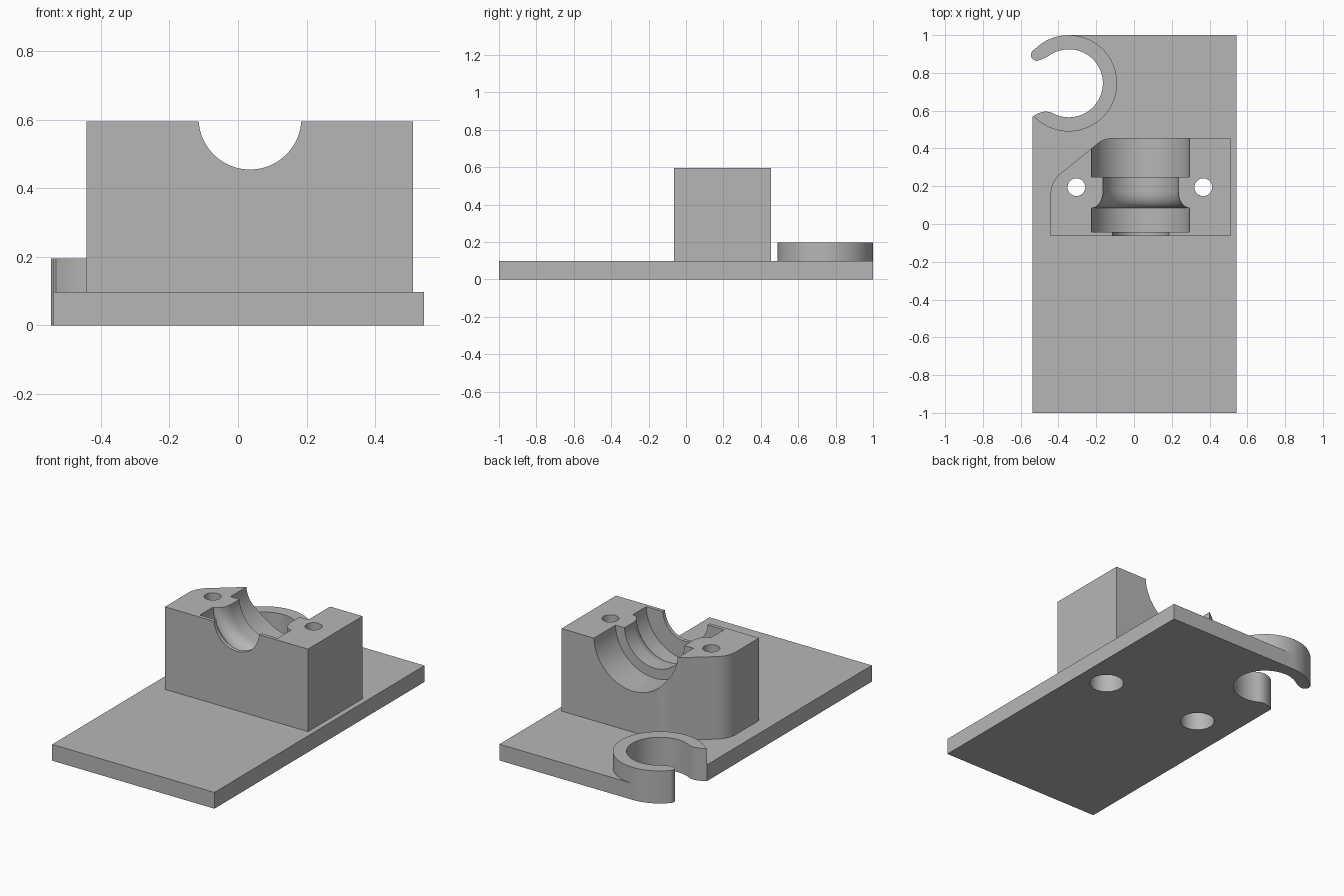
import bpy, bmesh
from math import sin, cos, pi, radians, sqrt
from mathutils import Vector

if "Cube" in bpy.data.objects:
    bpy.data.objects.remove(bpy.data.objects["Cube"], do_unlink=True)

PLATE_TOP, HOOK_TOP, BLOCK_TOP = 0.098, 0.196, 0.595

grey = bpy.data.materials.new("plain grey")
grey.use_nodes = True
grey.diffuse_color = (0.47, 0.47, 0.47, 1)
grey.node_tree.nodes["Principled BSDF"].inputs["Base Color"].default_value = grey.diffuse_color


def arc(cx, cy, r, start, end, steps):
    """Points along a circular arc, angles in degrees."""
    angles = [radians(start + (end - start) * i / steps) for i in range(steps + 1)]
    return [(cx + r * cos(a), cy + r * sin(a)) for a in angles]


def fillet(before, corner, after, length, steps=10):
    """Rounded corner between two straight edges."""
    b, c, a = Vector(before), Vector(corner), Vector(after)
    p, q = c + (b - c).normalized() * length, c + (a - c).normalized() * length
    ts = [i / steps for i in range(steps + 1)]
    return [tuple(p * (1 - t) ** 2 + c * 2 * t * (1 - t) + q * t * t) for t in ts]


def finish(name, bm):
    bmesh.ops.recalc_face_normals(bm, faces=bm.faces)
    mesh = bpy.data.meshes.new(name)
    bm.to_mesh(mesh)
    bm.free()
    mesh.materials.append(grey)
    obj = bpy.data.objects.new(name, mesh)
    bpy.context.collection.objects.link(obj)
    return obj


def prism(name, outline, z0, z1):
    bm = bmesh.new()
    face = bm.faces.new([bm.verts.new((x, y, z0)) for x, y in outline])
    top = bmesh.ops.extrude_face_region(bm, geom=[face])["geom"]
    bmesh.ops.translate(bm, vec=(0, 0, z1 - z0),
                        verts=[v for v in top if isinstance(v, bmesh.types.BMVert)])
    return finish(name, bm)


def lathe_y(name, profile, cx, cz, n=96):
    """Solid turned around a horizontal axis, profile given as (y, radius)."""
    bm = bmesh.new()
    rings = [[bm.verts.new((cx + r * cos(2 * pi * i / n), y, cz + r * sin(2 * pi * i / n)))
              for i in range(n)] for y, r in profile]
    for a, b in zip(rings, rings[1:]):
        for i in range(n):
            j = (i + 1) % n
            bm.faces.new((a[i], a[j], b[j], b[i]))
    bm.faces.new(rings[0])
    bm.faces.new(rings[-1])
    return finish(name, bm)


def activate(obj):
    bpy.ops.object.select_all(action="DESELECT")
    obj.select_set(True)
    bpy.context.view_layer.objects.active = obj


def cut(obj, cutter):
    mod = obj.modifiers.new("cut", "BOOLEAN")
    mod.operation, mod.solver, mod.object = "DIFFERENCE", "EXACT", cutter
    activate(obj)
    bpy.ops.object.modifier_apply(modifier=mod.name)


# Open hook: rounded upper tip, inner bore and flared lower lip
hx, hy = -0.345, 0.745
mouth = (arc(-0.515, 0.895, 0.031, 134, 285, 14) + [(-0.475, 0.877)]
         + arc(hx, hy, 0.18, 125, -120, 64)
         + [(-0.452, 0.594), (-0.475, 0.595), (-0.508, 0.586), (-0.538, 0.568)])
outer_top = arc(hx, hy, 0.255, 90, 132, 14)
outer_rest = arc(hx, hy, 0.255, -137, 90, 60)

# Base plate, its back corner shaped by the hook
base_plate = prism("base_plate", [(-0.538, -1), (0.543, -1), (0.543, 1)] + outer_top + mouth,
                   0, PLATE_TOP)
cable_hook = prism("cable_hook", outer_rest + outer_top[1:] + mouth, PLATE_TOP, HOOK_TOP)

# Bearing block with one slanted, rounded back corner
left, right, front, back = -0.442, 0.511, -0.064, 0.455
a, b = (-0.158, back), (left, 0.224)
block = prism("bearing_block",
              [(left, front), (right, front), (right, back)]
              + fillet((right, back), a, b, 0.045) + fillet(a, b, (left, front), 0.068),
              PLATE_TOP, BLOCK_TOP)

# Stepped half-round seat with a rounded inner rib
rib = [(0.085 + 0.085 * t, 0.2 + 0.06 * (1 - sqrt(1 - (1 - t) ** 2)))
       for t in [1 - cos(i * pi / 20) for i in range(11)]]
seat = lathe_y("seat_cutter",
               [(-0.2, 0.15), (-0.042, 0.15), (-0.042, 0.26)] + rib
               + [(0.25, 0.2), (0.25, 0.26), (0.6, 0.26)], 0.035, 0.605)
cutters = [seat]
cut(block, seat)

# Screw holes, counterbored from below
for x in (-0.305, 0.367):
    bore = prism("bore_cutter", arc(x, 0.195, 0.096, 0, 350, 35), -0.1, 0.3)
    hole = prism("hole_cutter", arc(x, 0.195, 0.047, 0, 345, 23), 0.2, 0.8)
    cut(base_plate, bore)
    cut(block, bore)
    cut(block, hole)
    cutters += [bore, hole]

for c in cutters:
    bpy.data.objects.remove(c, do_unlink=True)

for obj in (base_plate, cable_hook, block):
    activate(obj)
    bpy.ops.object.shade_smooth_by_angle(angle=radians(30))
